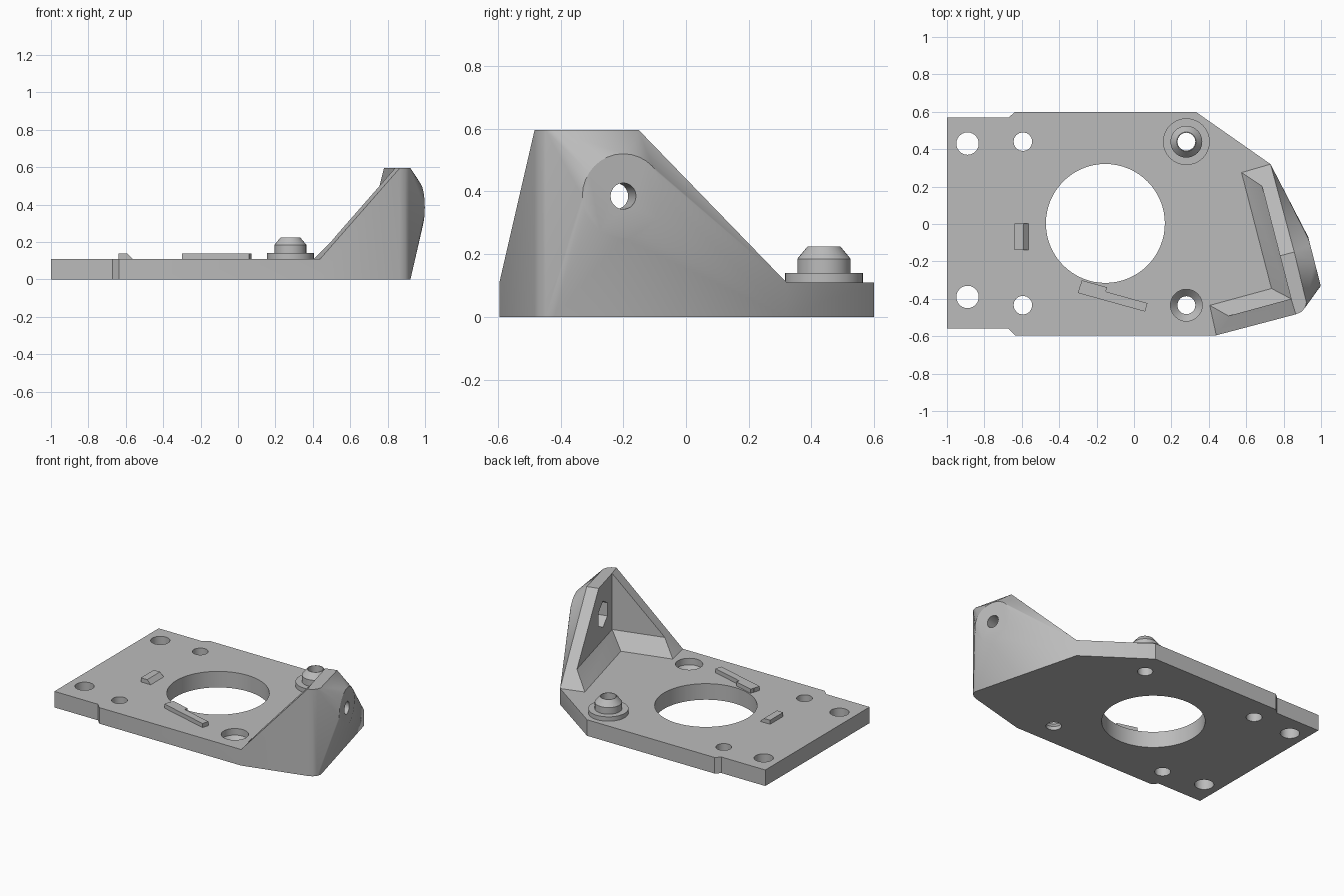
import bpy, bmesh, math
from mathutils import Matrix, Vector

cube = bpy.data.objects.get("Cube")
if cube:
    bpy.data.objects.remove(cube, do_unlink=True)

grey = bpy.data.materials.new("plain_grey")
grey.use_nodes = True
grey.diffuse_color = (0.5, 0.5, 0.5, 1)
grey.node_tree.nodes["Principled BSDF"].inputs["Base Color"].default_value = (0.5, 0.5, 0.5, 1)

T = 0.11  # plate thickness


def finish(name, bm):
    bmesh.ops.recalc_face_normals(bm, faces=bm.faces)
    mesh = bpy.data.meshes.new(name)
    bm.to_mesh(mesh)
    bm.free()
    mesh.materials.append(grey)
    obj = bpy.data.objects.new(name, mesh)
    bpy.context.collection.objects.link(obj)
    return obj


def extrude(name, outline, z0, z1):
    bm = bmesh.new()
    face = bm.faces.new([bm.verts.new((x, y, z0)) for x, y in outline])
    ext = bmesh.ops.extrude_face_region(bm, geom=[face])
    moved = [g for g in ext["geom"] if isinstance(g, bmesh.types.BMVert)]
    bmesh.ops.translate(bm, verts=moved, vec=(0, 0, z1 - z0))
    return finish(name, bm)


def hull(name, points):
    bm = bmesh.new()
    for p in points:
        bm.verts.new(p)
    res = bmesh.ops.convex_hull(bm, input=bm.verts[:])
    loose = [v for v in bm.verts if not v.link_faces]
    bmesh.ops.delete(bm, geom=loose, context="VERTS")
    bmesh.ops.dissolve_limit(bm, angle_limit=0.003, verts=bm.verts[:], edges=bm.edges[:])
    return finish(name, bm)


def lathe(name, profile, matrix, n=32, ring=False):
    """Revolve (radius, height) pairs; a ring closes on itself, otherwise the ends are capped."""
    bm = bmesh.new()
    rows = [[bm.verts.new(matrix @ Vector((r * math.cos(2 * math.pi * i / n),
                                           r * math.sin(2 * math.pi * i / n), h)))
             for i in range(n)] for r, h in profile]
    pairs = list(zip(rows, rows[1:]))
    if ring:
        pairs.append((rows[-1], rows[0]))
    else:
        bm.faces.new(rows[0])
        bm.faces.new(rows[-1])
    for a, b in pairs:
        for i in range(n):
            j = (i + 1) % n
            bm.faces.new((a[i], a[j], b[j], b[i]))
    return finish(name, bm)


def combine(obj, other, operation):
    mod = obj.modifiers.new("boolean", "BOOLEAN")
    mod.operation, mod.object, mod.solver = operation, other, "EXACT"
    bpy.context.view_layer.objects.active = obj
    bpy.ops.object.modifier_apply(modifier=mod.name)
    bpy.data.objects.remove(other, do_unlink=True)


def at(x, y, z=0):
    return Matrix.Translation((x, y, z))


def smooth(obj):
    bpy.ops.object.select_all(action="DESELECT")
    obj.select_set(True)
    bpy.context.view_layer.objects.active = obj
    bpy.ops.object.shade_smooth_by_angle(angle=math.radians(30))


# Flat mounting plate, tucked under the corner bracket
plate = extrude("base_plate", [
    (-1, -0.56), (-0.67, -0.56), (-0.635, -0.595), (0.44, -0.595), (0.84, -0.47),
    (0.88, -0.40), (0.73, 0.32), (0.33, 0.6), (-0.635, 0.6), (-0.67, 0.57), (-1, 0.57)], 0, T)

# Corner bracket: two sloping walls bulging out to a round bolt face
turn = math.atan2(0.249, 0.969)
axis = at(0.965, -0.2, 0.385) @ Matrix.Rotation(turn, 4, "Z") @ Matrix.Rotation(math.pi / 2, 4, "Y")
corner = [(0.865, -0.483), (0.895, -0.47), (0.914, -0.448), (0.922, -0.42)]
points = [(x, y, z) for x, y in corner for z in (0, 0.595)]
points += [(x, y, z) for x, y in ((0.44, -0.595), (0.73, 0.32)) for z in (0, T)]
points += [(0.575, 0.275, T), (0.405, -0.435, T), (0.575, 0.275, 0.03), (0.405, -0.435, 0.03)]
points += [(0.772, -0.172, 0.595), (0.857, -0.15, 0.595), (0.825, -0.32, 0.595)]
points += [axis @ Vector((0.135 * math.cos(a), 0.135 * math.sin(a), 0))
           for a in (2 * math.pi * i / 32 for i in range(32))]
bracket = hull("corner_bracket", points)

# Hollow between the walls, chamfered at the foot
along_back, along_front = Vector((-0.25, 0.968, 0)), Vector((-0.965, -0.263, 0))
hollow = []
for start in ((0.7245, -0.3395, 0.1), (0.84, -0.40, 0.21), (0.84, -0.40, 1)):
    for i in (0, 1.2):
        for j in (0, 1.2):
            hollow.append(Vector(start) + along_back * i + along_front * j)
combine(bracket, hull("hollow_cutter", hollow), "DIFFERENCE")

# Bolt hole and hexagonal nut pocket
combine(bracket, lathe("bolt_cutter", [(0.042, -0.4), (0.042, 0.1)], axis, 20), "DIFFERENCE")
combine(bracket, lathe("nut_cutter", [(0.09, -0.3), (0.09, -0.1)], axis, 6), "DIFFERENCE")
combine(plate, bracket, "UNION")

# Holes through the plate: centre bore, screw holes and socket
for x, y, r, n in ((-0.153, 0.003, 0.318, 64), (-0.89, 0.43, 0.06, 24), (-0.89, -0.39, 0.06, 24),
                   (-0.594, 0.44, 0.05, 16), (-0.594, -0.434, 0.05, 16), (0.28, 0.44, 0.048, 16)):
    combine(plate, lathe("hole_cutter", [(r, -0.1), (r, 0.3)], at(x, y), n), "DIFFERENCE")
socket = [(0.048, -0.1), (0.048, 0.025), (0.085, 0.065), (0.085, 0.2)]
combine(plate, lathe("socket_cutter", socket, at(0.28, -0.434)), "DIFFERENCE")
smooth(plate)

# Raised locating boss with flange and tapered tip
smooth(lathe("locating_boss", [
    (0.048, T), (0.125, T), (0.125, 0.14), (0.085, 0.14), (0.085, 0.185),
    (0.052, 0.225), (0.048, 0.225)], at(0.28, 0.44), ring=True))

# Small wedge stop
wedge = [(-0.64, T - 0.005), (-0.565, T - 0.005), (-0.565, T), (-0.592, 0.138), (-0.64, 0.138)]
hull("wedge_stop", [(x, y, z) for x, z in wedge for y in (-0.138, 0.003)])


# Slanted guide bar with a short side step
def slanted_bar(name, x, y, length, width, top):
    m = at(x, y) @ Matrix.Rotation(math.radians(-15.5), 4, "Z")
    hull(name, [m @ Vector((sx * length / 2, sy * width / 2, z))
                for sx in (-1, 1) for sy in (-1, 1) for z in (T - 0.005, top)])


slanted_bar("guide_bar", -0.114, -0.396, 0.373, 0.047, 0.138)
slanted_bar("guide_bar_step", -0.216, -0.334, 0.14, 0.03, 0.138)
